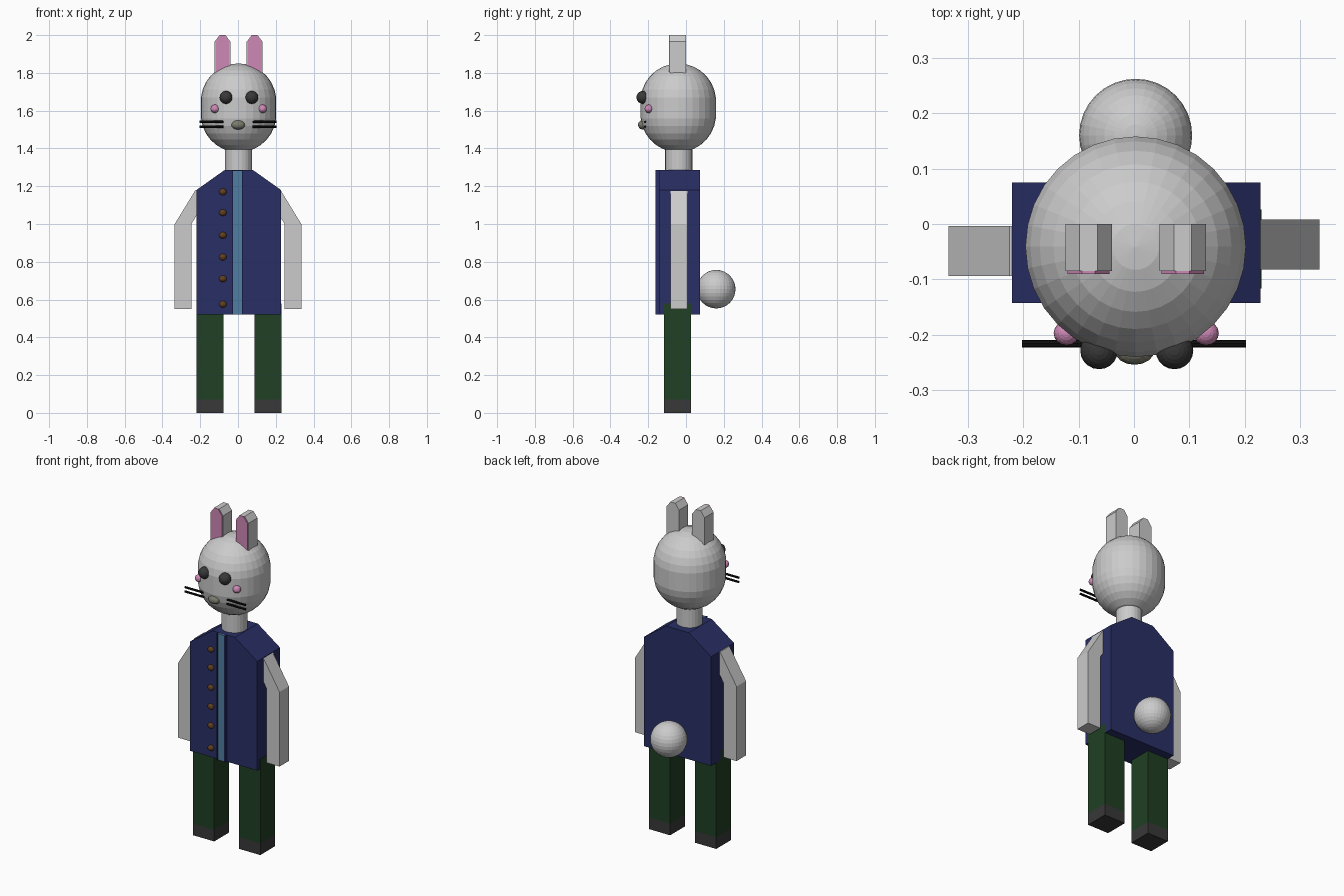
import bpy, bmesh
from mathutils import Matrix, Vector

if "Cube" in bpy.data.objects:
    bpy.data.objects.remove(bpy.data.objects["Cube"])


def mat(name, rgb):
    m = bpy.data.materials.new(name)
    m.diffuse_color = (*rgb, 1)
    m.use_nodes = True
    m.node_tree.nodes["Principled BSDF"].inputs["Base Color"].default_value = m.diffuse_color
    return m


navy = mat("navy", (0.022, 0.028, 0.13))
blue = mat("blue", (0.08, 0.21, 0.36))
green = mat("green", (0.014, 0.05, 0.017))
dark = mat("dark", (0.04, 0.04, 0.04))
black = mat("black", (0.005, 0.005, 0.005))
pink = mat("pink", (0.62, 0.25, 0.47))
olive = mat("olive", (0.2, 0.2, 0.15))
brown = mat("brown", (0.12, 0.05, 0.015))


def finish(name, bm, material=None):
    bmesh.ops.recalc_face_normals(bm, faces=bm.faces)
    me = bpy.data.meshes.new(name)
    bm.to_mesh(me)
    bm.free()
    ob = bpy.data.objects.new(name, me)
    bpy.context.collection.objects.link(ob)
    if material:
        me.materials.append(material)
    return ob


def extrude(name, pts, y0, y1, material=None):
    """Front-view (x, z) outline extruded from y0 to y1."""
    bm = bmesh.new()
    f = bm.faces.new([bm.verts.new((x, y0, z)) for x, z in pts])
    r = bmesh.ops.extrude_face_region(bm, geom=[f])
    moved = [v for v in r["geom"] if isinstance(v, bmesh.types.BMVert)]
    bmesh.ops.translate(bm, vec=(0, y1 - y0, 0), verts=moved)
    return finish(name, bm, material)


def box(name, x0, x1, y0, y1, z0, z1, material=None):
    return extrude(name, [(x0, z0), (x1, z0), (x1, z1), (x0, z1)], y0, y1, material)


def ball(name, c, r, material=None, seg=16, rings=10, stretch=0):
    """Ellipsoid; stretch pulls the two halves apart along z."""
    bm = bmesh.new()
    bmesh.ops.create_uvsphere(bm, u_segments=seg, v_segments=rings, radius=1)
    for v in bm.verts:
        s = stretch if v.co.z > 0 else -stretch
        v.co = Vector((v.co.x * r[0], v.co.y * r[1], v.co.z * r[2] + s)) + Vector(c)
    return finish(name, bm, material)


def rod(name, c, r, length, axis="Z", material=None, seg=24):
    bm = bmesh.new()
    bmesh.ops.create_cone(bm, cap_ends=True, segments=seg, radius1=r, radius2=r, depth=length)
    rot = {"Z": Matrix(), "X": Matrix.Rotation(1.5708, 4, "Y")}[axis]
    bmesh.ops.transform(bm, matrix=Matrix.Translation(c) @ rot, verts=bm.verts)
    return finish(name, bm, material)


# head, neck and tail
ball("head", (0.003, -0.041, 1.615), (0.2, 0.2, 0.2), None, 32, 15, 0.035)
rod("neck", (0.003, -0.038, 1.335), 0.072, 0.15)
ball("tail", (0.003, 0.16, 0.655), (0.102,) * 3, None, 32, 16)

# jacket body
extrude("jacket", [(-0.22, 0.52), (0.228, 0.52), (0.228, 1.18), (0.08, 1.285),
                   (-0.072, 1.285), (-0.22, 1.18)], -0.143, 0.075, navy)

# front placket: blue strip between two navy rails
box("zip_strip", -0.026, 0.02, -0.156, -0.13, 0.522, 1.284, blue)
for side, x in (("left", -0.032), ("right", 0.02)):
    box("placket_rail_" + side, x, x + 0.006, -0.161, -0.13, 0.52, 1.285, navy)

# buttons
for i, z in enumerate((1.17, 1.06, 0.94, 0.825, 0.71, 0.575)):
    ball(f"button_{i}", (-0.08, -0.143, z), (0.02, 0.017, 0.018), brown, 12, 8)

# paired limbs and face parts
for side, s in (("left", -1), ("right", 1)):
    dy = 0.006 * s
    extrude("arm_" + side, [(s * x, z) for x, z in (
        (0.247, 0.55), (0.335, 0.55), (0.335, 1.0), (0.225, 1.18),
        (0.17, 1.18), (0.17, 1.125), (0.247, 1.0))], -0.088 + dy, 0.002 + dy)

    x = 0.005 + s * 0.154
    box("trouser_leg_" + side, x - 0.071, x + 0.071, -0.116, 0.026, 0.07, 0.578, green)
    box("shoe_" + side, x - 0.071, x + 0.071, -0.116, 0.026, 0, 0.07, dark)

    # ear with chamfered tip and pink lining
    e = 0.003 + s * 0.085
    for part, w, z0, y0, y1, m in (("ear_", 0.042, 1.8, -0.085, 0.0, None),
                                   ("ear_lining_", 0.038, 1.805, -0.09, -0.08, pink)):
        extrude(part + side, [(e - w, z0), (e + w, z0), (e + w, 1.965), (e + w - 0.026, 2.0),
                              (e - w + 0.026, 2.0), (e - w, 1.965)], y0, y1, m)

    ball("eye_" + side, (0.005 + s * 0.068, -0.228, 1.67), (0.034,) * 3, dark, 20, 12)
    ball("cheek_" + side, (0.004 + s * 0.126, -0.197, 1.61), (0.023, 0.022, 0.022), pink)
    for i, z in enumerate((1.515, 1.541)):
        rod(f"whisker_{side}_{i}", (s * 0.14, -0.216, z), 0.0065, 0.125, "X", black, 8)

# nose
ball("nose", (0.001, -0.228, 1.525), (0.036, 0.026, 0.025), olive)
